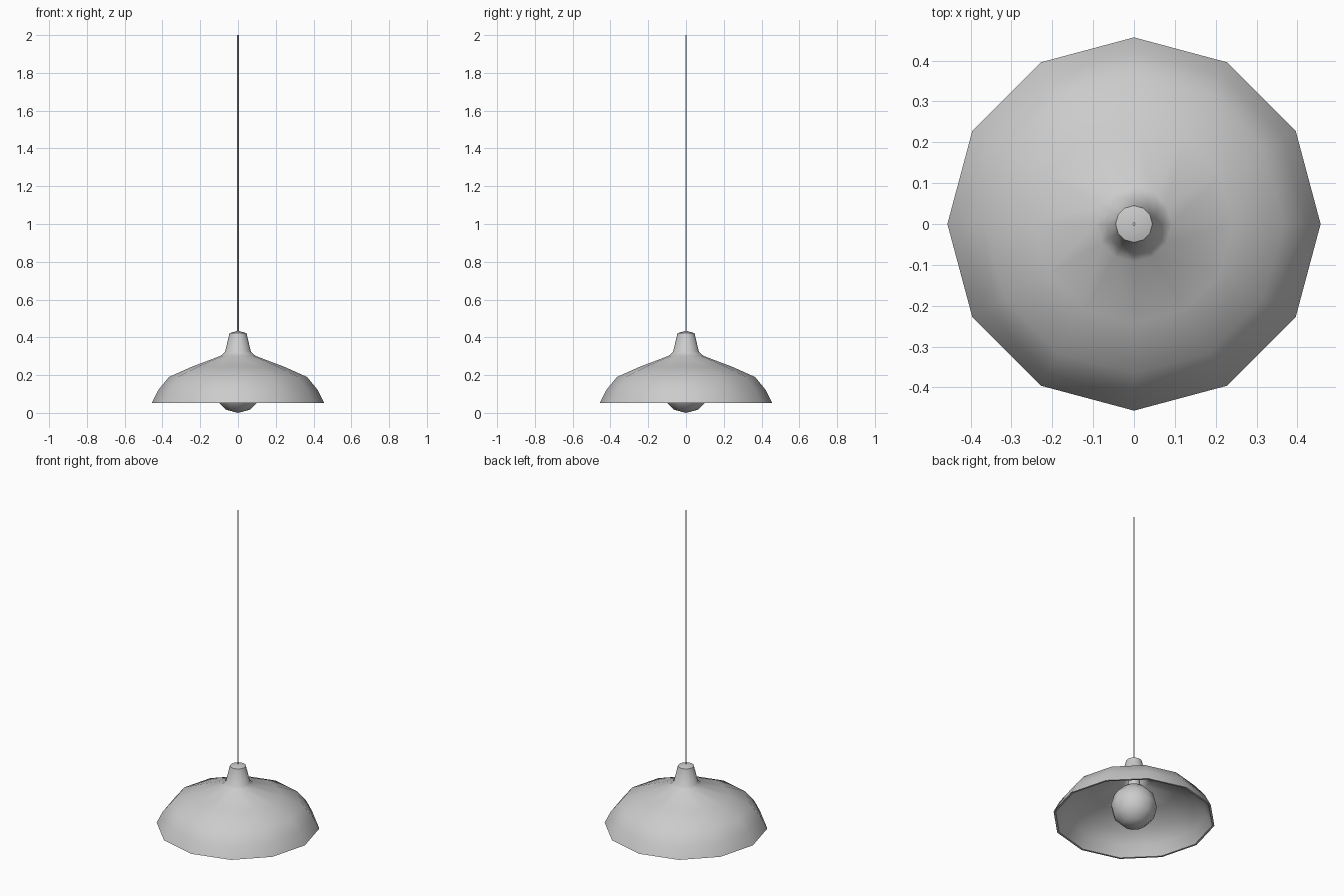
import bpy, bmesh, math

if "Cube" in bpy.data.objects:
    bpy.data.objects.remove(bpy.data.objects["Cube"])

SIDES = 12


def lathe(name, profile, sides=SIDES, angle=50):
    """Revolve (radius, z) points around z; radius 0 becomes a pole."""
    bm = bmesh.new()
    rings = []
    for r, z in profile:
        if r == 0:
            rings.append([bm.verts.new((0, 0, z))] * sides)
        else:
            rings.append([bm.verts.new((r * math.cos(2 * math.pi * i / sides),
                                        r * math.sin(2 * math.pi * i / sides), z))
                          for i in range(sides)])
    for a, b in zip(rings, rings[1:]):
        for i in range(sides):
            j = (i + 1) % sides
            bm.faces.new(list(dict.fromkeys((a[i], a[j], b[j], b[i]))))
    bmesh.ops.recalc_face_normals(bm, faces=bm.faces)
    mesh = bpy.data.meshes.new(name)
    bm.to_mesh(mesh)
    bm.free()
    ob = bpy.data.objects.new(name, mesh)
    bpy.context.collection.objects.link(ob)
    bpy.ops.object.select_all(action='DESELECT')
    ob.select_set(True)
    bpy.context.view_layer.objects.active = ob
    bpy.ops.object.shade_smooth_by_angle(angle=math.radians(angle))
    return ob


# Shade: outer skin from the cap down to the rim, then the thin inner skin
outer = [(0, 0.435), (0.045, 0.422), (0.068, 0.325), (0.092, 0.302),
         (0.243, 0.245), (0.366, 0.19), (0.423, 0.12), (0.457, 0.052)]
inner = [(0.445, 0.052), (0.413, 0.117), (0.360, 0.182), (0.240, 0.236),
         (0.088, 0.293), (0.060, 0.320), (0.038, 0.414), (0, 0.426)]
lathe("lamp_shade", outer + inner)

# Bulb: low-poly ball peeking out below the rim
R = 0.13
bulb = [(0 if k in (0, 6) else R * math.sin(math.pi * k / 6),
         R - R * math.cos(math.pi * k / 6)) for k in range(7)]
lathe("bulb", bulb, angle=60)

# Bulb socket hidden inside the neck
lathe("bulb_socket", [(0, 0.24), (0.035, 0.24), (0.035, 0.40), (0, 0.40)])

# Hanging cord
lathe("cord", [(0, 0.42), (0.004, 0.42), (0.004, 2.0), (0, 2.0)], sides=6, angle=65)
